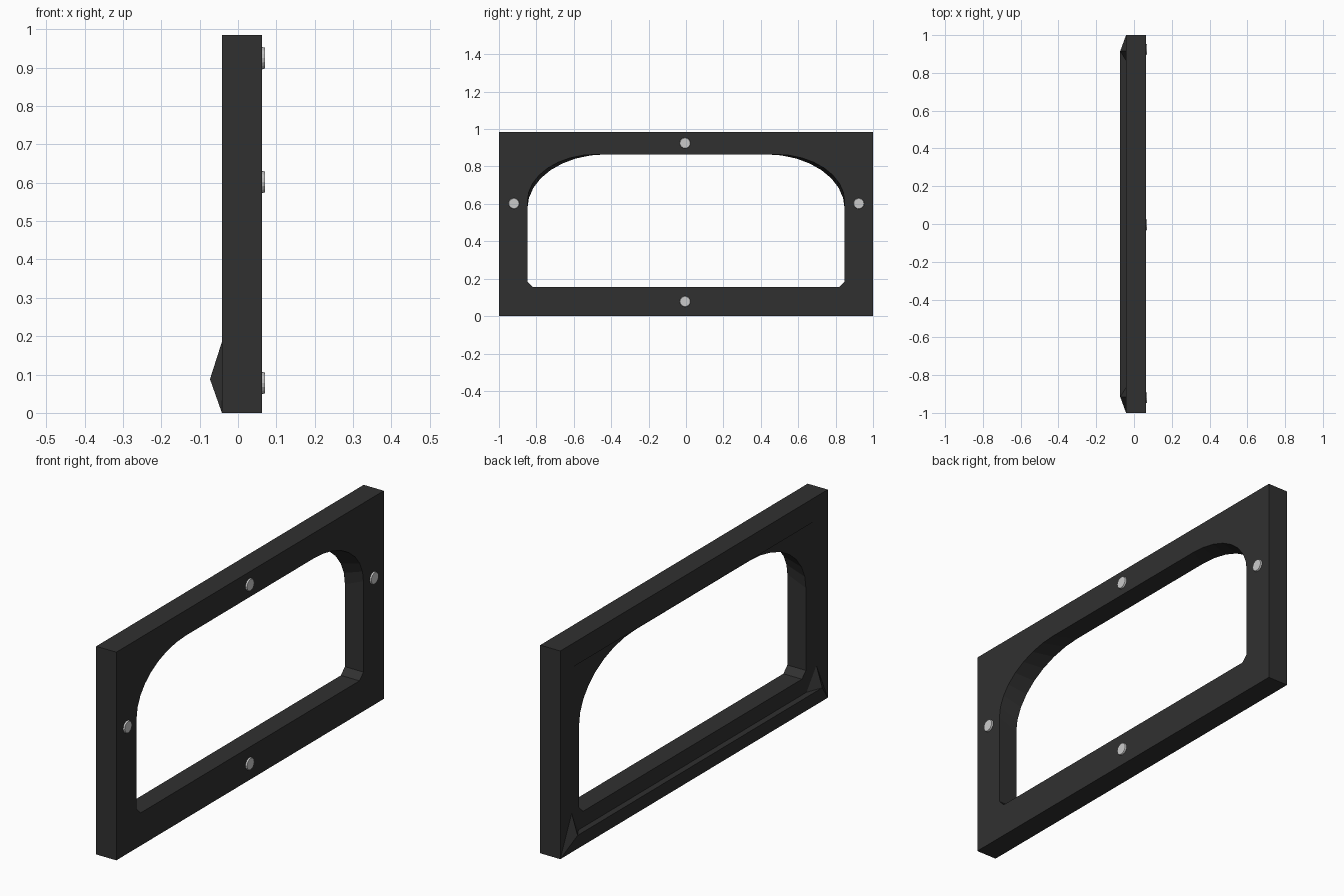
import bpy, bmesh, math
from mathutils import Matrix

if "Cube" in bpy.data.objects:
    bpy.data.objects.remove(bpy.data.objects["Cube"])

XF, XB, XR = 0.063, -0.042, -0.034   # front face, back face, recessed back floor


def material(name, c):
    m = bpy.data.materials.new(name)
    m.diffuse_color = (c, c, c, 1)
    m.use_nodes = True
    m.node_tree.nodes["Principled BSDF"].inputs["Base Color"].default_value = m.diffuse_color
    return m


def make_object(name, bm, mat):
    bmesh.ops.recalc_face_normals(bm, faces=bm.faces)
    me = bpy.data.meshes.new(name)
    bm.to_mesh(me)
    bm.free()
    me.materials.append(mat)
    ob = bpy.data.objects.new(name, me)
    bpy.context.collection.objects.link(ob)
    return ob


def opening(x, ry, rz, steps=8):
    """Window outline: chamfered bottom corners, elliptical top corners."""
    w, top, low, c = 0.848, 0.865, 0.155, 0.03
    half = [(w - c, low), (w, low + c)]
    for i in range(steps + 1):
        a = math.pi / 2 * i / steps
        half.append((w - ry + ry * math.cos(a), top - rz + rz * math.sin(a)))
    pts = half + [(-y, z) for y, z in reversed(half)]
    return [(x, y, z) for y, z in pts]


def rect(x, w, z0, z1):
    return [(x, w, z0), (x, w, z1), (x, -w, z1), (x, -w, z0)]


black = material("frame_black", 0.03)
grey = material("screw_grey", 0.6)

# Frame body
bm = bmesh.new()


def ring(pts):
    return [bm.verts.new(p) for p in pts]


def bridge(a, b):
    n = len(a)
    for i in range(n):
        j = (i + 1) % n
        bm.faces.new((a[i], a[j], b[j], b[i]))


def fill_between(a, b):
    edges = []
    for r in (a, b):
        for i in range(len(r)):
            pair = (r[i], r[(i + 1) % len(r)])
            edges.append(bm.edges.get(pair) or bm.edges.new(pair))
    bmesh.ops.triangle_fill(bm, edges=edges, use_beauty=True, normal=(1, 0, 0))


outer_f = ring(rect(XF, 1, 0, 0.985))
outer_b = ring(rect(XB, 1, 0, 0.985))
hole_f = ring(opening(XF, 0.37, 0.25))
hole_b = ring(opening(XR, 0.42, 0.29))
floor = ring(rect(XR, 0.853, 0.08, 0.87))
bridge(outer_f, outer_b)
bridge(hole_f, hole_b)
fill_between(outer_f, hole_f)
fill_between(floor, hole_b)

# Back border with the protruding lower lip
top = ring([(XB, s * 0.915, 0.873) for s in (1, -1)])
kink = ring([(XB, s * 0.915, 0.185) for s in (1, -1)])
lip = ring([(-0.073, s * 0.915, 0.088) for s in (1, -1)])
for i, (lo, hi) in enumerate(((0, 1), (3, 2))):
    bm.faces.new((outer_b[lo], outer_b[hi], top[i], kink[i]))
    bm.faces.new((outer_b[lo], kink[i], lip[i]))
    bm.faces.new((top[i], kink[i], floor[lo], floor[hi]))
    bm.faces.new((kink[i], lip[i], floor[lo]))
bm.faces.new((outer_b[1], outer_b[2], top[1], top[0]))
bm.faces.new((top[0], top[1], floor[2], floor[1]))
bm.faces.new((outer_b[0], lip[0], lip[1], outer_b[3]))
bm.faces.new((lip[0], floor[0], floor[3], lip[1]))
make_object("window_frame", bm, black)

# Screw heads on the front face
for name, y, z in (("top", -0.005, 0.925), ("bottom", -0.005, 0.078),
                   ("left", -0.92, 0.602), ("right", 0.924, 0.602)):
    bm = bmesh.new()
    m = Matrix.Translation((XF + 0.002, y, z)) @ Matrix.Rotation(math.pi / 2, 4, 'Y')
    bmesh.ops.create_cone(bm, cap_ends=True, segments=16, radius1=0.03,
                          radius2=0.027, depth=0.01, matrix=m)
    make_object("screw_" + name, bm, grey)
